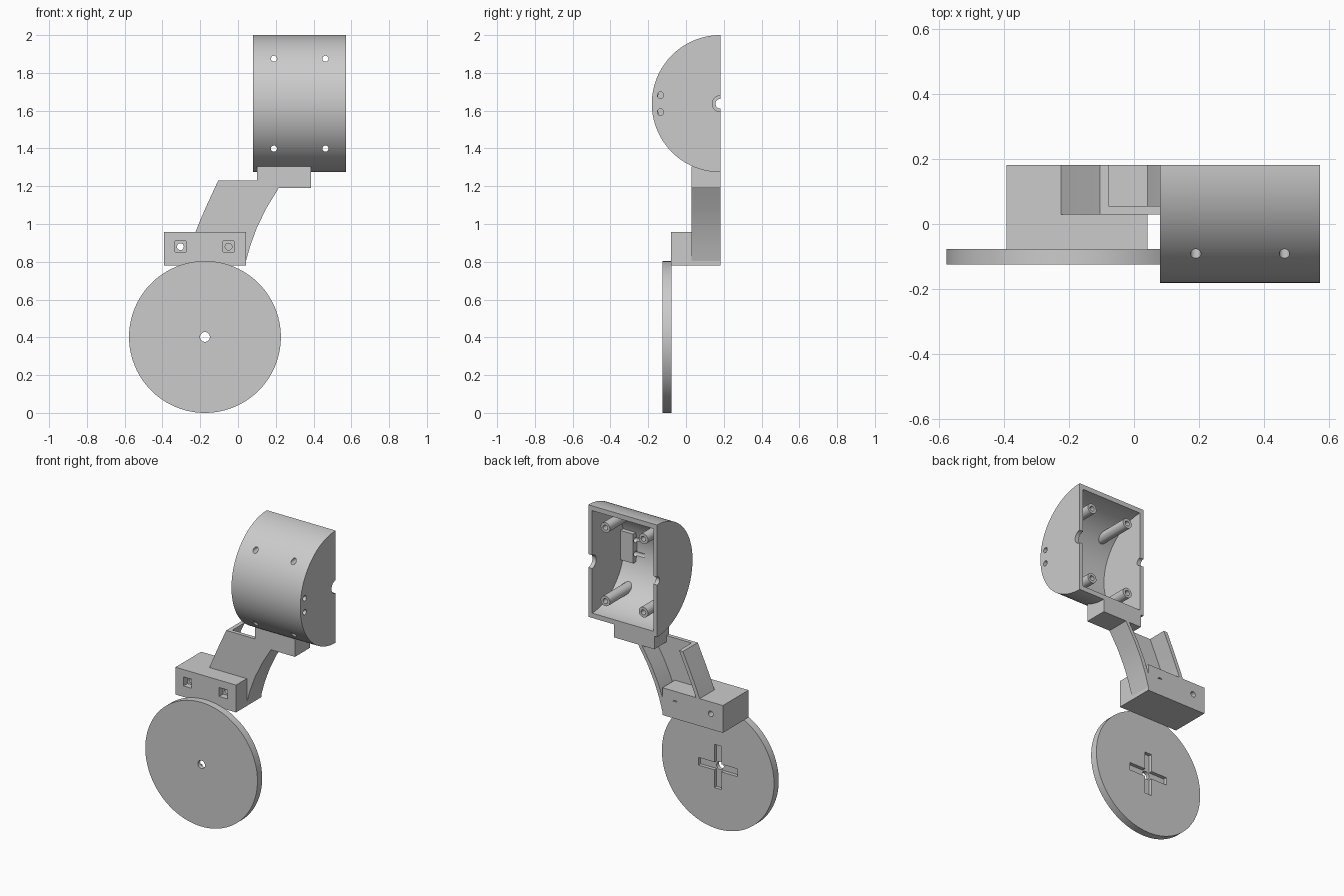
import bpy, bmesh
from math import sin, cos, pi
from mathutils import Vector

if "Cube" in bpy.data.objects:
    bpy.data.objects.remove(bpy.data.objects["Cube"])

grey = bpy.data.materials.new("plain grey")
grey.use_nodes = True
colour = (0.6, 0.6, 0.6, 1)
grey.diffuse_color = colour
grey.node_tree.nodes["Principled BSDF"].inputs["Base Color"].default_value = colour


def prism(name, points, axis, lo, hi):
    """Extrude a flat outline along x (outline is y, z) or y (outline is x, z)."""
    bm = bmesh.new()
    place = (lambda p, d: (d, p[0], p[1])) if axis == "x" else (lambda p, d: (p[0], d, p[1]))
    face = bm.faces.new([bm.verts.new(place(p, lo)) for p in points])
    new = bmesh.ops.extrude_face_region(bm, geom=[face])["geom"]
    shift = Vector(place((0, 0), hi - lo))
    bmesh.ops.translate(bm, vec=shift, verts=[v for v in new if isinstance(v, bmesh.types.BMVert)])
    bmesh.ops.recalc_face_normals(bm, faces=bm.faces)
    mesh = bpy.data.meshes.new(name)
    bm.to_mesh(mesh)
    bm.free()
    mesh.materials.append(grey)
    obj = bpy.data.objects.new(name, mesh)
    bpy.context.collection.objects.link(obj)
    return obj


def box(name, x0, x1, y0, y1, z0, z1):
    return prism(name, [(x0, z0), (x1, z0), (x1, z1), (x0, z1)], "y", y0, y1)


def arc(u, z, r, start=0, end=2 * pi, n=24):
    return [(u + r * cos(start + (end - start) * i / n), z + r * sin(start + (end - start) * i / n))
            for i in range(n + 1)]


def rod(name, u, z, r, axis, lo, hi, n=24):
    return prism(name, arc(u, z, r, n=n)[:-1], axis, lo, hi)


def cut(obj, cutters):
    """Subtract each cutter, then discard it."""
    bpy.context.view_layer.objects.active = obj
    for c in cutters:
        mod = obj.modifiers.new("cut", "BOOLEAN")
        mod.operation, mod.solver, mod.object = "DIFFERENCE", "EXACT", c
        bpy.ops.object.modifier_apply(modifier=mod.name)
        bpy.data.objects.remove(c)


def smooth(obj):
    bpy.ops.object.select_all(action="DESELECT")
    obj.select_set(True)
    bpy.context.view_layer.objects.active = obj
    bpy.ops.object.shade_smooth_by_angle(angle=0.5)


BACK = 0.182

# Wheel with axle hole and cross-shaped recess in its back
wx, wz = -0.175, 0.402
wheel = rod("wheel", wx, wz, 0.402, "y", -0.125, -0.077, 96)
cut(wheel, [rod("axle_hole", wx, wz, 0.026, "y", -0.2, 0),
            box("cross_bar", wx - 0.14, wx + 0.14, -0.1, 0, wz - 0.025, wz + 0.025),
            box("cross_post", wx - 0.025, wx + 0.025, -0.1, 0, wz - 0.14, wz + 0.14)])
smooth(wheel)

# Lower mounting block with two screw holes and square nut pockets
block = box("mounting_block", -0.392, 0.042, -0.08, BACK, 0.78, 0.957)
for x in (-0.305, -0.05):
    cut(block, [rod("screw_hole", x, 0.88, 0.018, "y", -0.2, 0.3),
                box("nut_pocket", x - 0.029, x + 0.029, -0.2, -0.04, 0.851, 0.909)])
smooth(block)

# Curved channel arm: front plate with two side walls, open at the back
left = [(-0.228, 0.95), (-0.2, 1.02), (-0.165, 1.1), (-0.105, 1.23)]
right = [(0.238, 1.23), (0.215, 1.19), (0.15, 1.083), (0.1, 0.98), (0.065, 0.885), (0.041, 0.8)]
arm = prism("arm", left + right, "y", 0.03, BACK)
t = 0.027
inner_left = [(x + t, z) for x, z in left]
inner_right = [(x - t, z) for x, z in right[:-1]]
inner_left[-1] = (-0.078, 1.23)
channel = ([(inner_left[0][0], 0.9)] + inner_left + [(-0.078, 1.3), (0.211, 1.3)] + inner_right)
cut(arm, [prism("channel", channel, "y", 0.055, 0.3)])
smooth(arm)

# Neck joining the arm to the housing
box("neck", 0.1, 0.387, 0.03, BACK, 1.19, 1.305)

# Half-cylinder housing; the core is notched so posts and an inner boss remain
cz, radius = 1.637, 0.363
x0, x1 = 0.08, 0.573
housing = prism("housing", arc(BACK, cz, radius, pi / 2, 1.5 * pi, 64), "x", x0, x1)
r = radius - 0.031
core = prism("core", arc(BACK, cz, r, pi / 2, 1.5 * pi, 64) + [(0.3, cz - r), (0.3, cz + r)],
             "x", x0 + 0.027, x1 - 0.027)
posts = [(x, z) for x in (0.19, 0.463) for z in (cz - 0.238, cz + 0.238)]
cut(core, [rod("post", x, z, 0.033, "y", -0.3, 0.165) for x, z in posts])
cut(core, [box("boss", 0.455, 0.7, -0.3, -0.108, 1.54, 1.73)])
cut(housing, [core])
cut(housing, [rod("post_hole", x, z, 0.016, "y", -0.4, 0.3) for x, z in posts])
cut(housing, [rod("side_hole", -0.135, z, 0.017, "x", 0.4, 0.7) for z in (1.592, 1.682)])
cut(housing, [rod("large_notch", BACK, cz, 0.043, "x", 0.5, 0.7),
              rod("small_notch", BACK, cz, 0.026, "x", 0, 0.2)])
smooth(housing)
